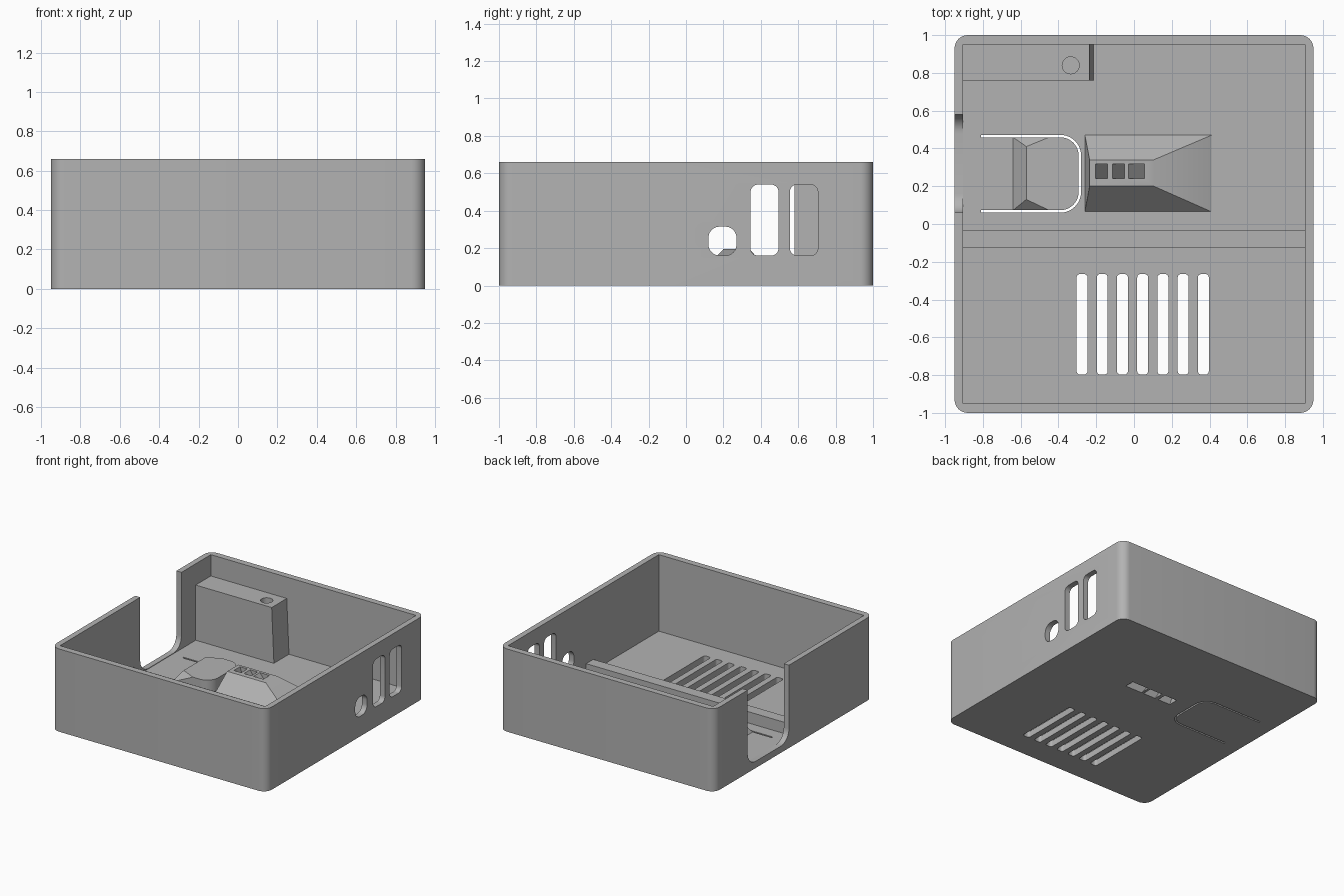
import bpy, bmesh
from math import sin, cos, pi

if "Cube" in bpy.data.objects:
    bpy.data.objects.remove(bpy.data.objects["Cube"])

FLOOR, HEIGHT = 0.05, 0.66

grey = bpy.data.materials.new("plain grey")
grey.use_nodes = True
grey.diffuse_color = (0.45, 0.45, 0.45, 1)
grey.node_tree.nodes["Principled BSDF"].inputs["Base Color"].default_value = (0.45, 0.45, 0.45, 1)


def make(name, bm):
    bmesh.ops.recalc_face_normals(bm, faces=bm.faces)
    mesh = bpy.data.meshes.new(name)
    bm.to_mesh(mesh)
    bm.free()
    mesh.materials.append(grey)
    obj = bpy.data.objects.new(name, mesh)
    bpy.context.collection.objects.link(obj)
    return obj


def loft(name, ring_a, ring_b):
    """Solid between two matching rings of 3D points."""
    bm = bmesh.new()
    a = [bm.verts.new(p) for p in ring_a]
    b = [bm.verts.new(p) for p in ring_b]
    bm.faces.new(a)
    bm.faces.new(b)
    for i in range(len(a)):
        j = (i + 1) % len(a)
        bm.faces.new((a[i], a[j], b[j], b[i]))
    return make(name, bm)


def prism(name, outline, lo, hi, axis="z"):
    def place(p, t):
        return (t, p[0], p[1]) if axis == "x" else (p[0], p[1], t)
    return loft(name, [place(p, lo) for p in outline], [place(p, hi) for p in outline])


def hull(name, points):
    bm = bmesh.new()
    for p in points:
        bm.verts.new(p)
    bmesh.ops.convex_hull(bm, input=bm.verts)
    bmesh.ops.dissolve_limit(bm, angle_limit=0.01, verts=bm.verts, edges=bm.edges)
    return make(name, bm)


def rect(u0, u1, v0, v1, r=0.0, n=8):
    """Rectangle outline, with rounded corners when r is given."""
    if not r:
        return [(u0, v0), (u1, v0), (u1, v1), (u0, v1)]
    centres = [(u1 - r, v1 - r), (u0 + r, v1 - r), (u0 + r, v0 + r), (u1 - r, v0 + r)]
    return [(cu + r * cos(pi / 2 * (k + i / n)), cv + r * sin(pi / 2 * (k + i / n)))
            for k, (cu, cv) in enumerate(centres) for i in range(n + 1)]


def cut(target, cutters):
    for c in cutters:
        mod = target.modifiers.new("cut", "BOOLEAN")
        mod.operation, mod.solver, mod.object = "DIFFERENCE", "EXACT", c
    bpy.context.view_layer.update()
    mesh = bpy.data.meshes.new_from_object(
        target.evaluated_get(bpy.context.evaluated_depsgraph_get()))
    target.modifiers.clear()
    target.data = mesh


def tongue(x_start, inset, n=10):
    """U outline of the flexible tongue, open toward -x."""
    x1, y0, y1, r = -0.28 - inset, 0.06 + inset, 0.472 - inset, 0.11 - inset
    low = [(x1 - r + r * sin(pi / 2 * i / n), y0 + r - r * cos(pi / 2 * i / n)) for i in range(n + 1)]
    high = [(x, y0 + y1 - y) for x, y in reversed(low)]
    return [(x_start, y0)] + low + high + [(x_start, y1)]


# Outer shell and its openings
case = prism("case_shell", rect(-0.95, 0.95, -1, 1, 0.07), 0, HEIGHT)
openings = [prism("cavity_cutter", rect(-0.905, 0.905, -0.95, 0.95), FLOOR, 1)]
openings.append(prism("side_notch_cutter", rect(0.06, 0.58, FLOOR + 0.004, 1.2, 0.1), -1.1, -0.88, "x"))
for y0, y1, top, r in ((0.12, 0.27, 0.315, 0.06), (0.345, 0.495, 0.54, 0.04), (0.555, 0.705, 0.54, 0.04)):
    openings.append(prism("port_cutter", rect(y0, y1, 0.16, top, r), 0.8, 1.1, "x"))
for i in range(7):
    x = -0.275 + i * 0.107
    openings.append(prism("vent_cutter", rect(x - 0.029, x + 0.029, -0.797, -0.265, 0.018, 4), -0.1, 0.1))
openings.append(prism("tongue_slot_cutter", tongue(-0.81, 0) + tongue(-0.81, 0.013)[::-1], -0.1, 0.1))

# Slanted light channels: x range at the top and at the underside
TOP = 0.195
channels = []
for t0, t1, b0, b1 in ((-0.205, -0.14, -0.14, -0.03), (-0.115, -0.05, 0.0, 0.11), (-0.03, 0.055, 0.13, 0.28)):
    def ring(z):
        k = z / TOP
        x0, x1 = b0 + (t0 - b0) * k, b1 + (t1 - b1) * k
        return [(x, y, z) for x, y in rect(x0, x1, 0.24, 0.318)]
    channels.append(loft("channel_cutter", ring(-0.02), ring(TOP + 0.02)))
cut(case, openings + channels)

# Raised light guide with a long ramp
guide = hull("light_guide",
             [(x, y, FLOOR) for x, y in rect(-0.26, 0.41, 0.065, 0.47)] +
             [(x, y, TOP) for x, y in rect(-0.235, 0.105, 0.2, 0.34)])
cut(guide, channels)

# Raised pad on the end of the flexible tongue
pad_top = 0.14
end = tongue(-0.45, 0.013)
pad = hull("tongue_pad",
           [(x, y, z) for x, y in end for z in (FLOOR, pad_top)] +
           [(-0.64, y, FLOOR) for y in (0.073, 0.459)] +
           [(-0.57, y, pad_top) for y in (0.13, 0.41)])

# Cross rib on the floor
rib = prism("cross_rib", rect(-0.91, 0.91, -0.125, -0.035), FLOOR - 0.01, 0.14)

# Corner block with a screw hole
block = loft("corner_block",
             [(x, y, FLOOR - 0.01) for x, y in rect(-0.91, -0.215, 0.76, 0.955)],
             [(x, y, 0.49) for x, y in rect(-0.91, -0.235, 0.76, 0.955)])
hole = prism("screw_hole_cutter", rect(-0.38, -0.29, 0.795, 0.885, 0.045), 0.2, 0.6)
cut(block, [hole])

# Remove cutters and shade the finished parts
for c in openings + channels + [hole]:
    bpy.data.objects.remove(c)
bpy.ops.object.select_all(action="DESELECT")
for obj in (case, guide, pad, rib, block):
    obj.select_set(True)
bpy.context.view_layer.objects.active = case
bpy.ops.object.shade_smooth_by_angle(angle=pi / 6)
